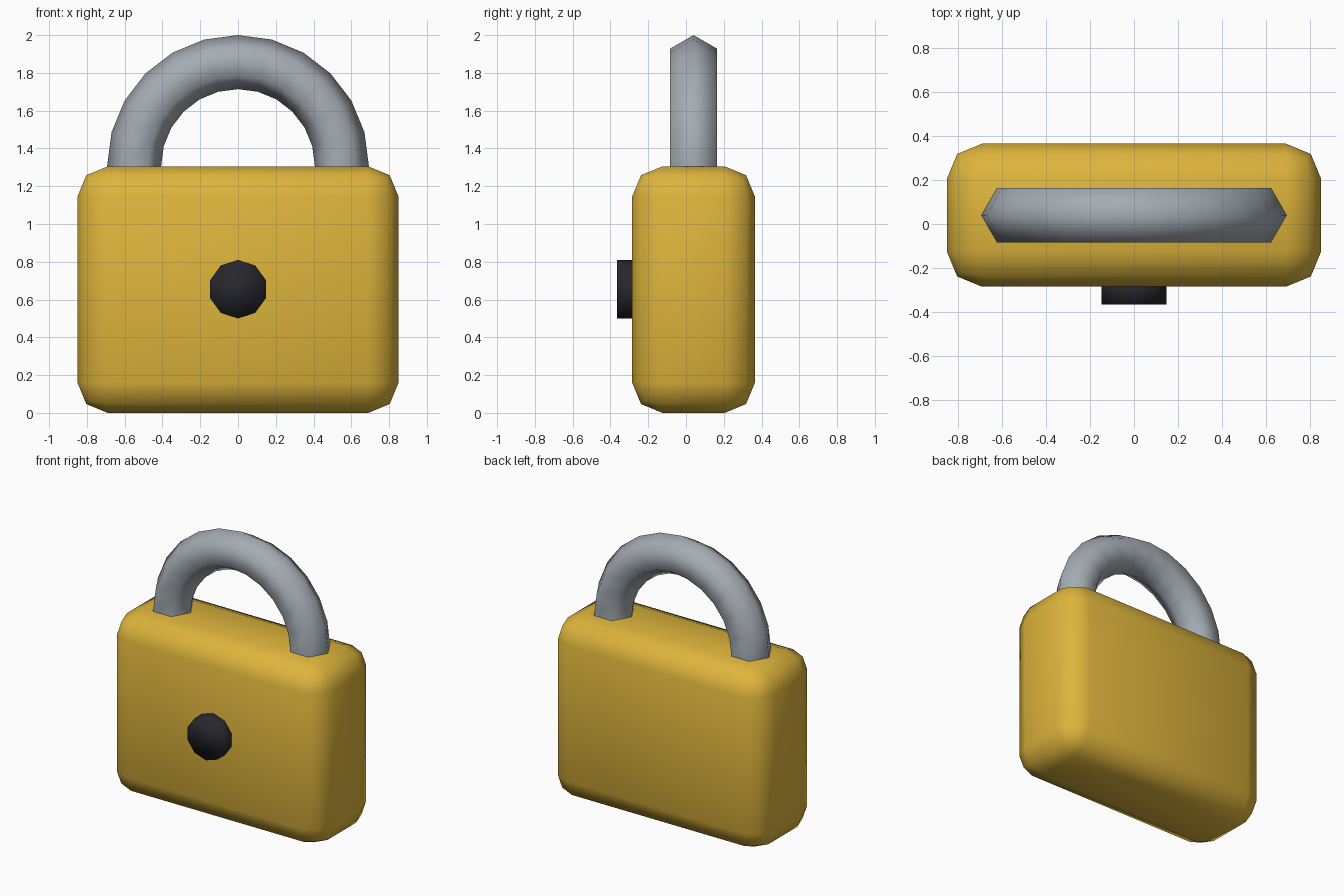
import bpy, bmesh
from math import cos, sin, pi, radians
from mathutils import Matrix, Vector

if "Cube" in bpy.data.objects:
    bpy.data.objects.remove(bpy.data.objects["Cube"])

DEPTH_MID = 0.04
BODY_TOP = 1.305


def make_material(name, rgb):
    mat = bpy.data.materials.new(name)
    mat.use_nodes = True
    color = (*rgb, 1)
    mat.diffuse_color = color
    mat.node_tree.nodes["Principled BSDF"].inputs["Base Color"].default_value = color
    return mat


def make_object(name, bm, mat):
    bmesh.ops.recalc_face_normals(bm, faces=bm.faces)
    for face in bm.faces:
        face.smooth = True
    mesh = bpy.data.meshes.new(name)
    bm.to_mesh(mesh)
    bm.free()
    mesh.materials.append(mat)
    obj = bpy.data.objects.new(name, mesh)
    bpy.context.collection.objects.link(obj)
    return obj


brass = make_material("brass yellow", (0.73, 0.46, 0.045))
steel = make_material("steel grey", (0.37, 0.41, 0.45))
black = make_material("keyhole black", (0.02, 0.02, 0.026))

# Body: box with rounded edges
bm = bmesh.new()
bmesh.ops.create_cube(bm, size=1)
bmesh.ops.scale(bm, vec=(1.7, 0.65, BODY_TOP), verts=bm.verts)
bmesh.ops.translate(bm, vec=(0, DEPTH_MID, BODY_TOP / 2), verts=bm.verts)
bmesh.ops.bevel(bm, geom=bm.edges[:], offset=0.16, offset_type='OFFSET',
                segments=2, profile=0.5, affect='EDGES')
make_object("body", bm, brass)

# Shackle: hexagonal section swept through an arch, ends sunk in the body
bm = bmesh.new()
ring_radius, bar_radius, arch_z = 0.55, 0.143, 1.307
sides, step = 6, radians(15)
rings = []
for i in range(-1, 14):
    out = Vector((cos(i * step), 0, sin(i * step)))
    center = Vector((0, DEPTH_MID, arch_z)) + out * ring_radius
    rings.append([bm.verts.new(center + bar_radius * (out * cos(a) + Vector((0, sin(a), 0))))
                  for a in (k * 2 * pi / sides for k in range(sides))])
for a, b in zip(rings, rings[1:]):
    for k in range(sides):
        n = (k + 1) % sides
        bm.faces.new((a[k], a[n], b[n], b[k]))
bm.faces.new(rings[0])
bm.faces.new(rings[-1])
make_object("shackle", bm, steel)

# Keyhole plug: ten-sided disc on the front
bm = bmesh.new()
placement = (Matrix.Translation((0, -0.30, 0.655)) @ Matrix.Rotation(radians(90), 4, 'X')
             @ Matrix.Rotation(radians(90), 4, 'Z'))
bmesh.ops.create_cone(bm, cap_ends=True, segments=10, radius1=0.155, radius2=0.155,
                      depth=0.13, matrix=placement)
# put a corner at the top of the disc
top = max(v.co.z for v in bm.verts)
if top < 0.655 + 0.154:
    bmesh.ops.rotate(bm, cent=(0, -0.30, 0.655), verts=bm.verts,
                     matrix=Matrix.Rotation(radians(18), 3, 'Y'))
make_object("keyhole_plug", bm, black)
